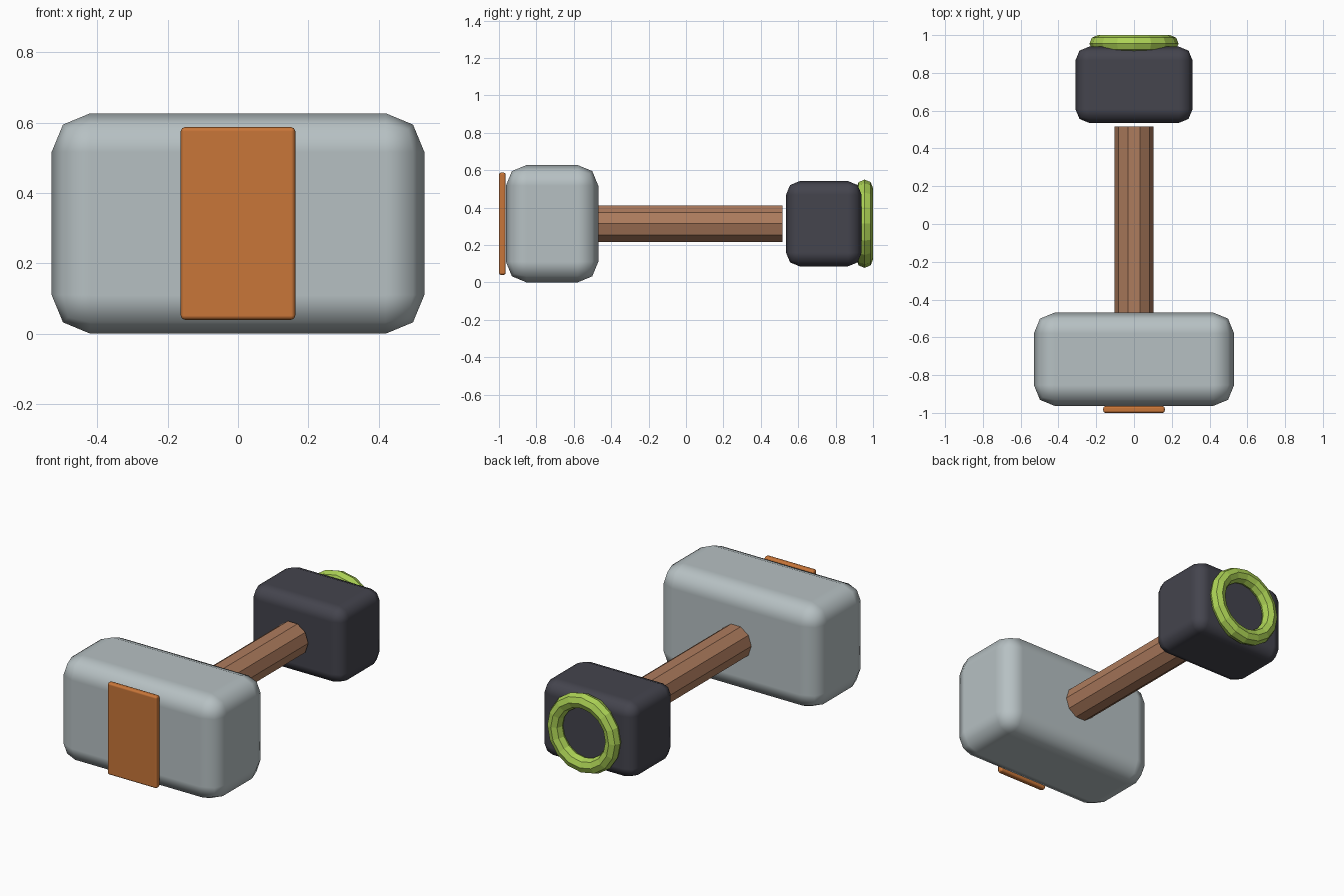
import bpy
import math

if "Cube" in bpy.data.objects:
    bpy.data.objects.remove(bpy.data.objects["Cube"])

ZC = 0.3135  # height of the hammer's axis


def material(name, rgb):
    m = bpy.data.materials.new(name)
    m.diffuse_color = (*rgb, 1)
    m.use_nodes = True
    m.node_tree.nodes["Principled BSDF"].inputs["Base Color"].default_value = m.diffuse_color
    return m


grey = material("pale grey metal", (0.47, 0.53, 0.545))
orange = material("orange", (0.58, 0.18, 0.04))
brown = material("brown wood", (0.42, 0.2, 0.11))
dark = material("dark charcoal", (0.058, 0.058, 0.075))
green = material("lime green", (0.41, 0.64, 0.09))


def finish(name, mat):
    ob = bpy.context.object
    ob.name = name
    ob.data.materials.append(mat)
    return ob


def rounded_box(name, half_x, y0, y1, half_z, bevel, mat, segments=2):
    bpy.ops.mesh.primitive_cube_add(size=1, location=(0, (y0 + y1) / 2, ZC))
    ob = finish(name, mat)
    ob.scale = (2 * half_x, y1 - y0, 2 * half_z)
    bpy.ops.object.transform_apply(location=False, rotation=False, scale=True)
    mod = ob.modifiers.new("rounding", 'BEVEL')
    mod.width = bevel
    mod.segments = segments
    mod.harden_normals = True
    for p in ob.data.polygons:
        p.use_smooth = True
    return ob


# Hammer head, its front plate and the pommel block
rounded_box("hammer_head", 0.53, -0.963, -0.469, ZC, 0.11, grey)
rounded_box("front_plate", 0.163, -1.0, -0.964, 0.274, 0.012, orange)
rounded_box("pommel_block", 0.31, 0.535, 0.939, 0.228, 0.073, dark)

# Ten-sided handle, buried slightly in the head, ridge line facing sideways
bpy.ops.mesh.primitive_cylinder_add(vertices=10, radius=0.102, depth=1.03,
                                    location=(0, 0, ZC),
                                    rotation=(math.pi / 2, math.pi / 2, 0))
handle = finish("handle", brown)
handle.location.y = 0.515 - 1.03 / 2

# Faceted ring on the pommel end
bpy.ops.mesh.primitive_torus_add(major_segments=16, minor_segments=8,
                                 major_radius=0.191, minor_radius=0.045,
                                 location=(0, 0.955, ZC),
                                 rotation=(math.pi / 2, 0, 0))
ring = finish("pommel_ring", green)
for p in ring.data.polygons:
    p.use_smooth = False
